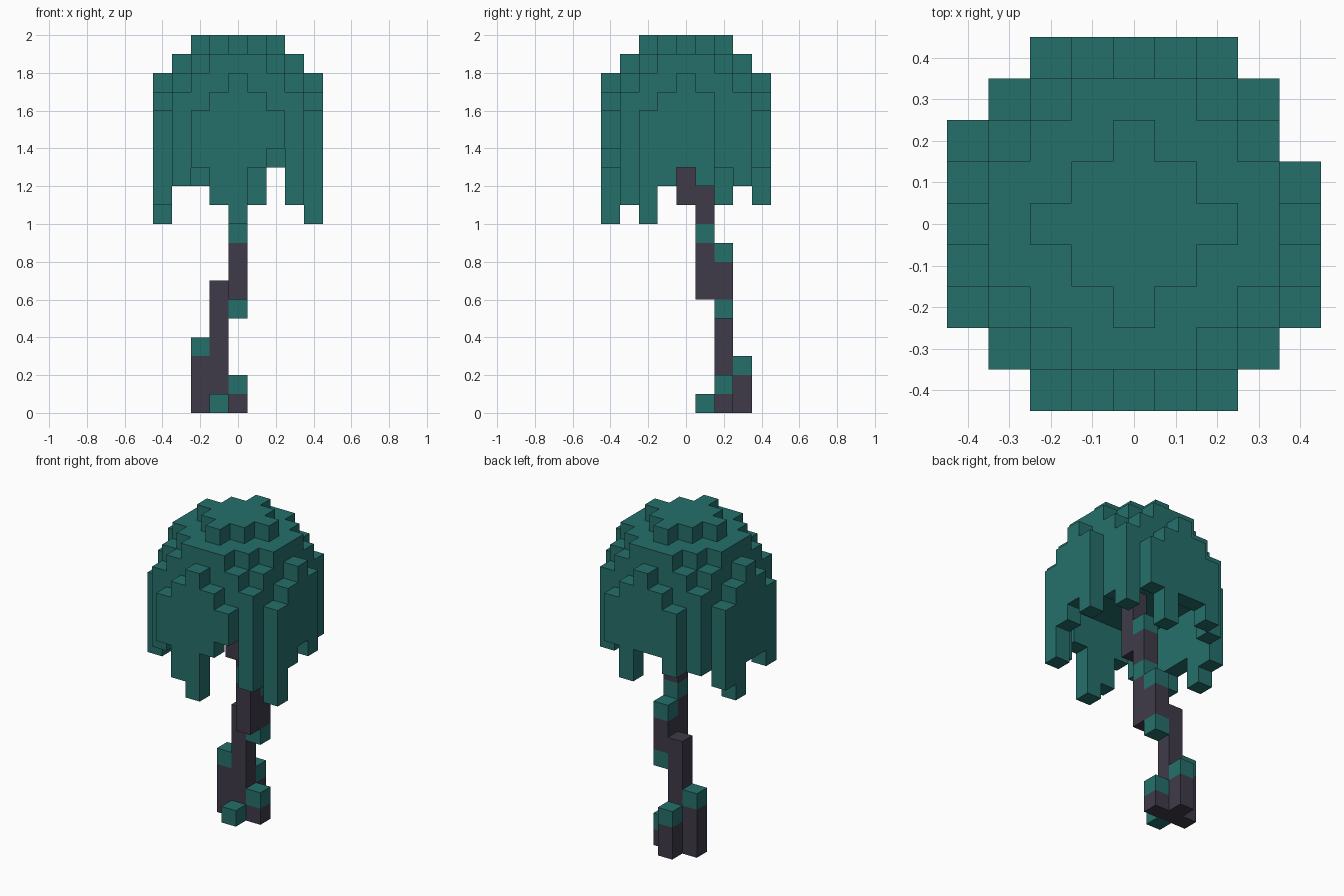
import bpy, bmesh
from mathutils import Vector

cube = bpy.data.objects.get("Cube")
if cube:
    bpy.data.objects.remove(cube, do_unlink=True)

CELL = 0.1
AXES = [Vector(a) for a in ((1, 0, 0), (0, 1, 0), (0, 0, 1))]


def material(name, rgb):
    m = bpy.data.materials.new(name)
    m.use_nodes = True
    m.diffuse_color = (*rgb, 1)
    bsdf = m.node_tree.nodes["Principled BSDF"]
    bsdf.inputs["Base Color"].default_value = (*rgb, 1)
    bsdf.inputs["Roughness"].default_value = 0.9
    return m


def column(i, j, low, high):
    """Stack of cells from level low up to and including level high."""
    return {(i, j, k) for k in range(low, high + 1)}


def build(name, cells, filled, mat):
    """Make one object from grid cells, keeping only the exposed faces."""
    bm = bmesh.new()
    for cell in sorted(cells):
        centre = Vector((cell[0], cell[1], cell[2] + 0.5))
        for n, axis in enumerate(AXES):
            u, v = AXES[(n + 1) % 3], AXES[(n + 2) % 3]
            for sign in (1, -1):
                step = axis * sign
                if tuple(int(c + s) for c, s in zip(cell, step)) in filled:
                    continue
                corners = [(1, 1), (-1, 1), (-1, -1), (1, -1)][::sign]
                bm.faces.new([bm.verts.new((centre + (step + u * a + v * b) / 2) * CELL)
                              for a, b in corners])
    bmesh.ops.remove_doubles(bm, verts=bm.verts, dist=CELL / 100)
    mesh = bpy.data.meshes.new(name)
    bm.to_mesh(mesh)
    bm.free()
    mesh.materials.append(mat)
    bpy.context.collection.objects.link(bpy.data.objects.new(name, mesh))


# Rounded leaf dome: upper half of a stepped ball, one rim cell missing
BASE = 15
span = range(-4, 5)
dome = {(i, j, k) for i in span for j in span for k in range(BASE, 20)
        if i * i + j * j + (k - BASE) ** 2 <= 20 and (i, j) != (4, 2)}

# Hanging leaf strands: lowest level of each strand along the rim
strands = set()
for n, (front, back, right, left) in enumerate(zip(
        (13, 11, 10, 13, 14), (12, 13, 13, 11, 13),
        (10, 12, 13, 12, None), (11, 12, 12, 10, 11))):
    t = n - 2
    strands |= column(t, -4, front, BASE - 1) | column(t, 4, back, BASE - 1)
    strands |= column(-4, t, left, BASE - 1)
    if right:
        strands |= column(4, t, right, BASE - 1)
for i, j, low in ((3, -3, 11), (-3, -3, 12), (3, 3, 12), (-3, 3, 12), (3, 2, 13)):
    strands |= column(i, j, low, BASE - 1)

# Crooked trunk with root stubs
trunk = set()
for i, j, low, high in ((-1, 2, 0, 6), (-2, 2, 0, 2), (-1, 3, 0, 1), (0, 2, 0, 0),
                        (0, 2, 6, 7), (0, 1, 6, 8), (0, 1, 10, 11), (0, 0, 11, 14)):
    trunk |= column(i, j, low, high)

# Leaf tufts on the bends and stubs
tufts = {(-1, 1, 0), (0, 2, 1), (-1, 3, 2), (-2, 2, 3),
         (0, 2, 5), (0, 2, 8), (0, 1, 9), (0, 1, 12)}

leaf = material("teal leaf", (0.0185, 0.16, 0.146))
wood = material("dark wood", (0.050, 0.043, 0.066))
filled = dome | strands | trunk | tufts
build("leaf_dome", dome, filled, leaf)
build("hanging_leaves", strands, filled, leaf)
build("trunk", trunk, filled, wood)
build("leaf_tufts", tufts, filled, leaf)
